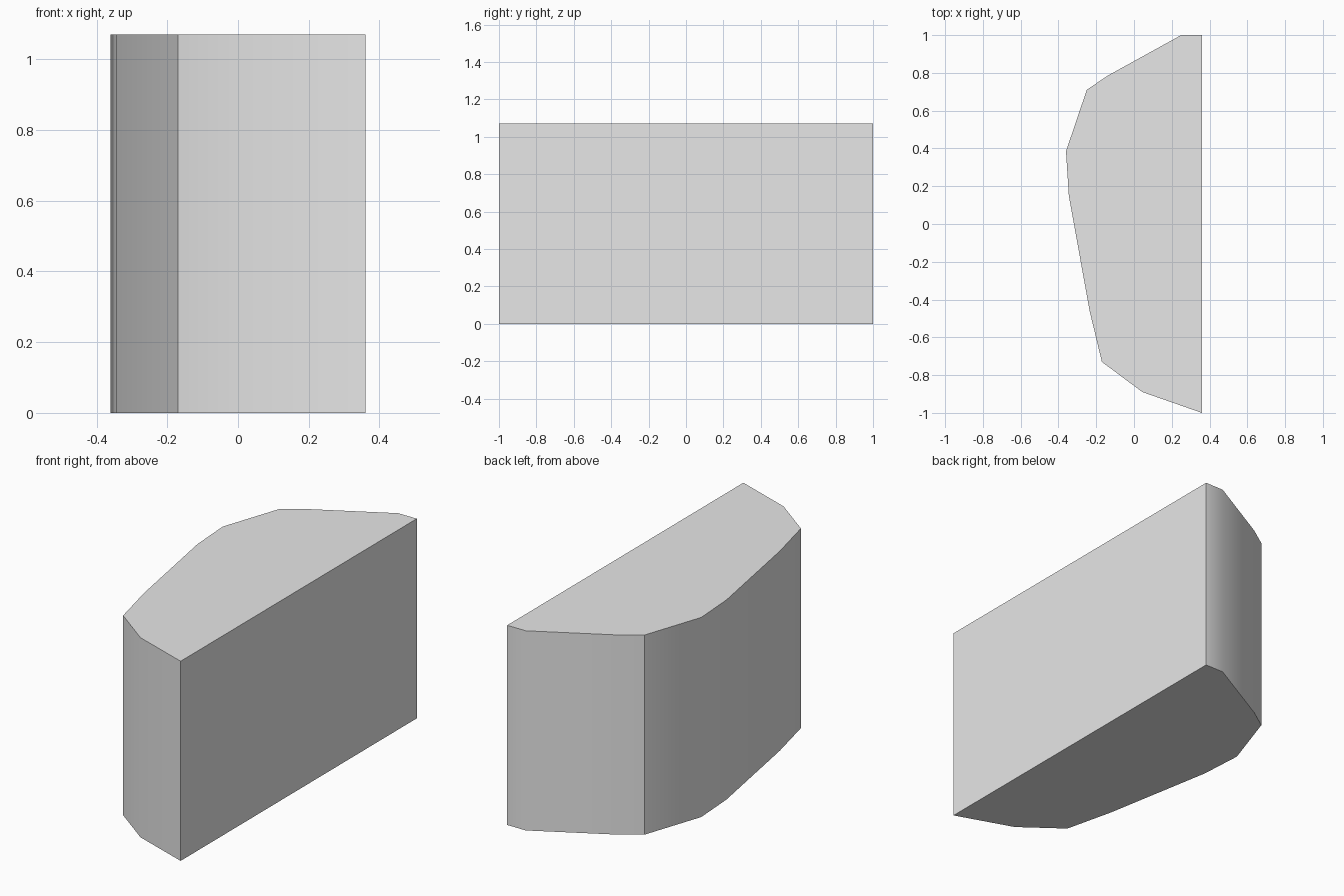
import bpy
import bmesh
from math import radians

cube = bpy.data.objects.get("Cube")
if cube:
    bpy.data.objects.remove(cube, do_unlink=True)

HEIGHT = 1.07

# Plain grey material
grey = bpy.data.materials.new("light grey")
grey.use_nodes = True
colour = (0.8, 0.8, 0.8, 1)
grey.diffuse_color = colour
grey.node_tree.nodes["Principled BSDF"].inputs["Base Color"].default_value = colour

# Outline of the block: straight on the left side, bowed on the right
outline = [
    (0.36, -1), (0.36, 1), (0.25, 1), (-0.14, 0.785), (-0.25, 0.71),
    (-0.36, 0.385), (-0.345, 0.15), (-0.235, -0.46), (-0.17, -0.73), (0.045, -0.89),
]

# Extrude the outline upwards into a solid block
bm = bmesh.new()
base = bm.faces.new([bm.verts.new((x, y, 0)) for x, y in outline])
top = bmesh.ops.extrude_face_region(bm, geom=[base], use_keep_orig=True)
top_verts = [v for v in top["geom"] if isinstance(v, bmesh.types.BMVert)]
bmesh.ops.translate(bm, verts=top_verts, vec=(0, 0, HEIGHT))
bmesh.ops.recalc_face_normals(bm, faces=bm.faces)

mesh = bpy.data.meshes.new("bowed_block")
bm.to_mesh(mesh)
bm.free()
mesh.materials.append(grey)
block = bpy.data.objects.new("bowed_block", mesh)
bpy.context.collection.objects.link(block)

# Smooth the gentle bends, keep the corners sharp
bpy.ops.object.select_all(action="DESELECT")
block.select_set(True)
bpy.context.view_layer.objects.active = block
bpy.ops.object.shade_smooth_by_angle(angle=radians(32))
